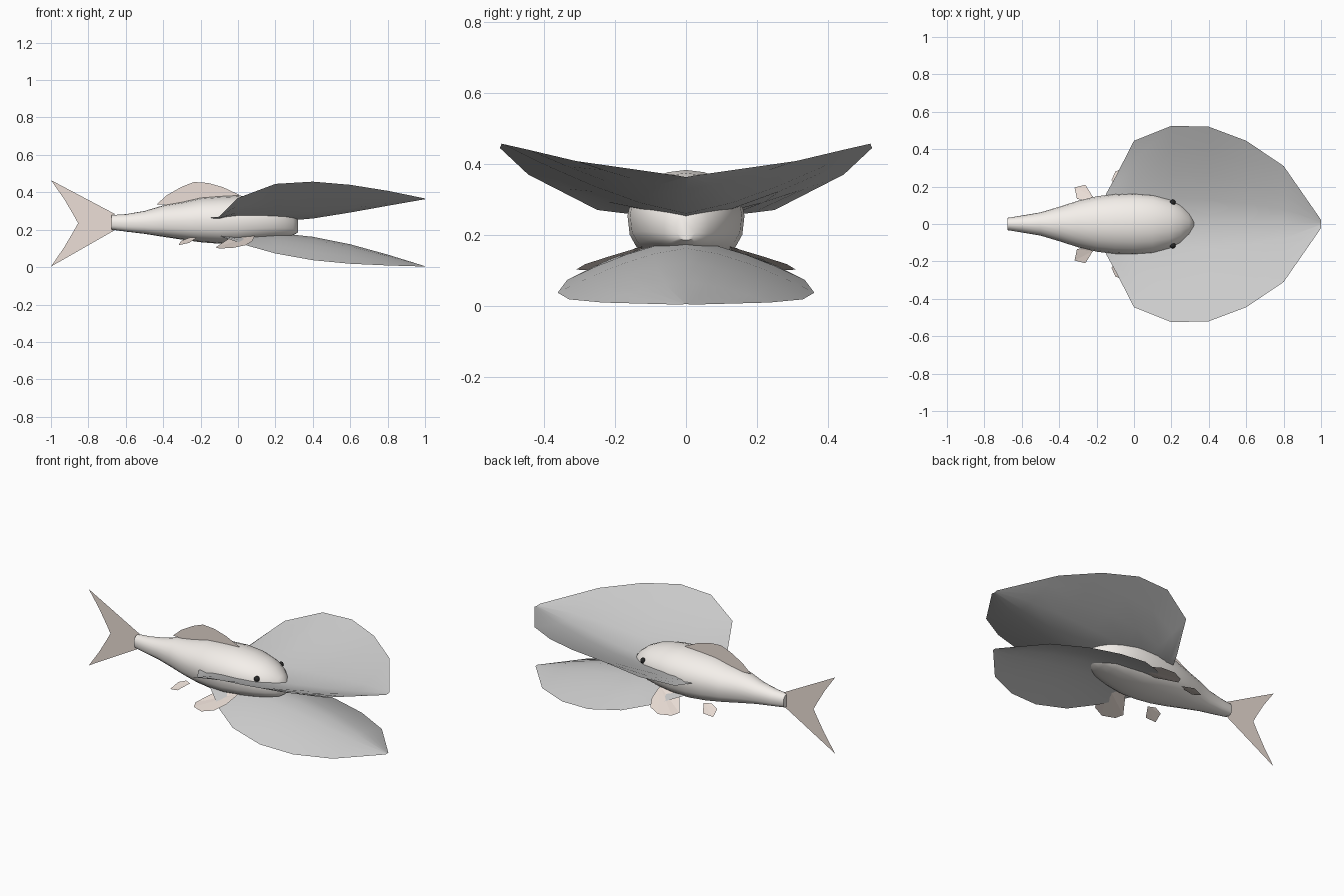
import bpy, bmesh, math

if "Cube" in bpy.data.objects:
    bpy.data.objects.remove(bpy.data.objects["Cube"])

def material(name, rgb):
    m = bpy.data.materials.new(name)
    m.diffuse_color = (*rgb, 1)
    m.use_nodes = True
    m.node_tree.nodes["Principled BSDF"].inputs["Base Color"].default_value = m.diffuse_color
    return m

SKIN = material("skin", (0.91, 0.87, 0.83))
FIN = material("fin_tan", (0.84, 0.74, 0.68))
DARK = material("eye_dark", (0.02, 0.02, 0.02))

def make(name, verts, faces, mat=None, smooth=False, angle=40):
    me = bpy.data.meshes.new(name)
    me.from_pydata(verts, [], faces)
    ob = bpy.data.objects.new(name, me)
    bpy.context.collection.objects.link(ob)
    bm = bmesh.new()
    bm.from_mesh(me)
    bmesh.ops.recalc_face_normals(bm, faces=bm.faces)
    bm.to_mesh(me)
    bm.free()
    if mat:
        me.materials.append(mat)
    if smooth:
        bpy.ops.object.select_all(action='DESELECT')
        ob.select_set(True)
        bpy.context.view_layer.objects.active = ob
        bpy.ops.object.shade_smooth_by_angle(angle=math.radians(angle))
    return ob

def grid_faces(rows, cols, closed):
    n = cols if closed else cols - 1
    return [(r * cols + c, r * cols + (c + 1) % cols,
             (r + 1) * cols + (c + 1) % cols, (r + 1) * cols + c)
            for r in range(rows - 1) for c in range(n)]

# Body: lofted sections (x, half width, bottom z, top z)
SECTIONS = [(-0.675, 0.033, 0.20, 0.278), (-0.60, 0.045, 0.19, 0.283),
            (-0.50, 0.062, 0.178, 0.30), (-0.40, 0.092, 0.162, 0.33),
            (-0.30, 0.124, 0.147, 0.347), (-0.20, 0.148, 0.133, 0.37),
            (-0.10, 0.161, 0.125, 0.378), (0.0, 0.165, 0.125, 0.383),
            (0.10, 0.158, 0.138, 0.374), (0.19, 0.134, 0.15, 0.353),
            (0.25, 0.104, 0.16, 0.325), (0.295, 0.065, 0.17, 0.288),
            (0.32, 0.028, 0.185, 0.258)]
N = 20
verts = []
for x, w, zb, zt in SECTIONS:
    mid = (zb + zt) / 2
    for i in range(N):
        a = math.tau * i / N
        c, s = math.cos(a), math.sin(a)
        p = 0.75 if s < 0 else 1.0          # fuller belly than back
        verts.append((x, w * math.copysign(abs(c) ** p, c),
                      mid + (zt - zb) / 2 * math.copysign(abs(s) ** p, s)))
faces = grid_faces(len(SECTIONS), N, True)
faces += [tuple(range(N)), tuple(range(len(verts) - N, len(verts)))]
make("body", verts, faces, SKIN, True, 50)

# Broad leaf-like sheets: (x, half width, centre z, edge z)
def leaf(name, stations, bow):
    pts = []
    for x, w, zc, ze in stations:
        for k in range(-4, 5):
            t = abs(k) / 4
            pts.append((x, w * k / 4, zc + (ze - zc) * t ** bow))
    make(name, pts, grid_faces(len(stations), 9, False), None, True, 60)

leaf("upper_sheet", [(-0.15, 0.16, 0.25, 0.263), (-0.10, 0.25, 0.246, 0.27),
                     (0.0, 0.445, 0.243, 0.37), (0.2, 0.525, 0.243, 0.445),
                     (0.4, 0.52, 0.26, 0.457), (0.6, 0.445, 0.292, 0.44),
                     (0.8, 0.31, 0.328, 0.408), (1.0, 0.022, 0.363, 0.367)], 1.35)
leaf("lower_sheet", [(-0.10, 0.13, 0.18, 0.168), (0.05, 0.25, 0.183, 0.115),
                     (0.2, 0.335, 0.184, 0.073), (0.4, 0.362, 0.162, 0.037),
                     (0.6, 0.33, 0.122, 0.018), (0.8, 0.235, 0.067, 0.009),
                     (1.0, 0.012, 0.005, 0.003)], 1.5)

# Tail and dorsal fins in the middle plane
tail = [(-0.66, 0.24), (-0.66, 0.285), (-1.0, 0.465), (-0.93, 0.365), (-0.88, 0.28),
        (-0.855, 0.235), (-0.88, 0.19), (-0.93, 0.105), (-1.0, 0.003), (-0.66, 0.197)]
make("tail_fin", [(x, 0, z) for x, z in tail],
     [(0, i, i + 1) for i in range(1, 9)], FIN)
dorsal = [(-0.435, 0.335), (-0.38, 0.385), (-0.30, 0.43), (-0.235, 0.455),
          (-0.16, 0.45), (-0.08, 0.427), (0.01, 0.385), (-0.1, 0.36), (-0.3, 0.33)]
make("dorsal_fin", [(x, 0, z) for x, z in dorsal], [tuple(range(len(dorsal)))], FIN)

# Paired fins and eyes on both sides
PECTORAL = [(0.09, 0.12, 0.168), (0.075, 0.22, 0.138), (0.04, 0.285, 0.117),
            (-0.03, 0.31, 0.102), (-0.10, 0.28, 0.1), (-0.12, 0.235, 0.105),
            (-0.04, 0.12, 0.158)]
PELVIC = [(-0.22, 0.145, 0.158), (-0.26, 0.21, 0.13), (-0.318, 0.195, 0.117),
          (-0.305, 0.135, 0.14), (-0.26, 0.125, 0.157)]
for side, label in ((1, "left"), (-1, "right")):
    for fname, pts in (("pectoral_fin", PECTORAL), ("pelvic_fin", PELVIC)):
        make(f"{fname}_{label}", [(x, side * y, z) for x, y, z in pts],
             [(0, i, i + 1) for i in range(1, len(pts) - 1)], FIN)
    bpy.ops.mesh.primitive_uv_sphere_add(segments=12, ring_count=8, radius=0.016,
                                         location=(0.207, side * 0.115, 0.288))
    eye = bpy.context.object
    eye.name = f"eye_{label}"
    eye.data.materials.append(DARK)
    bpy.ops.object.shade_smooth()
